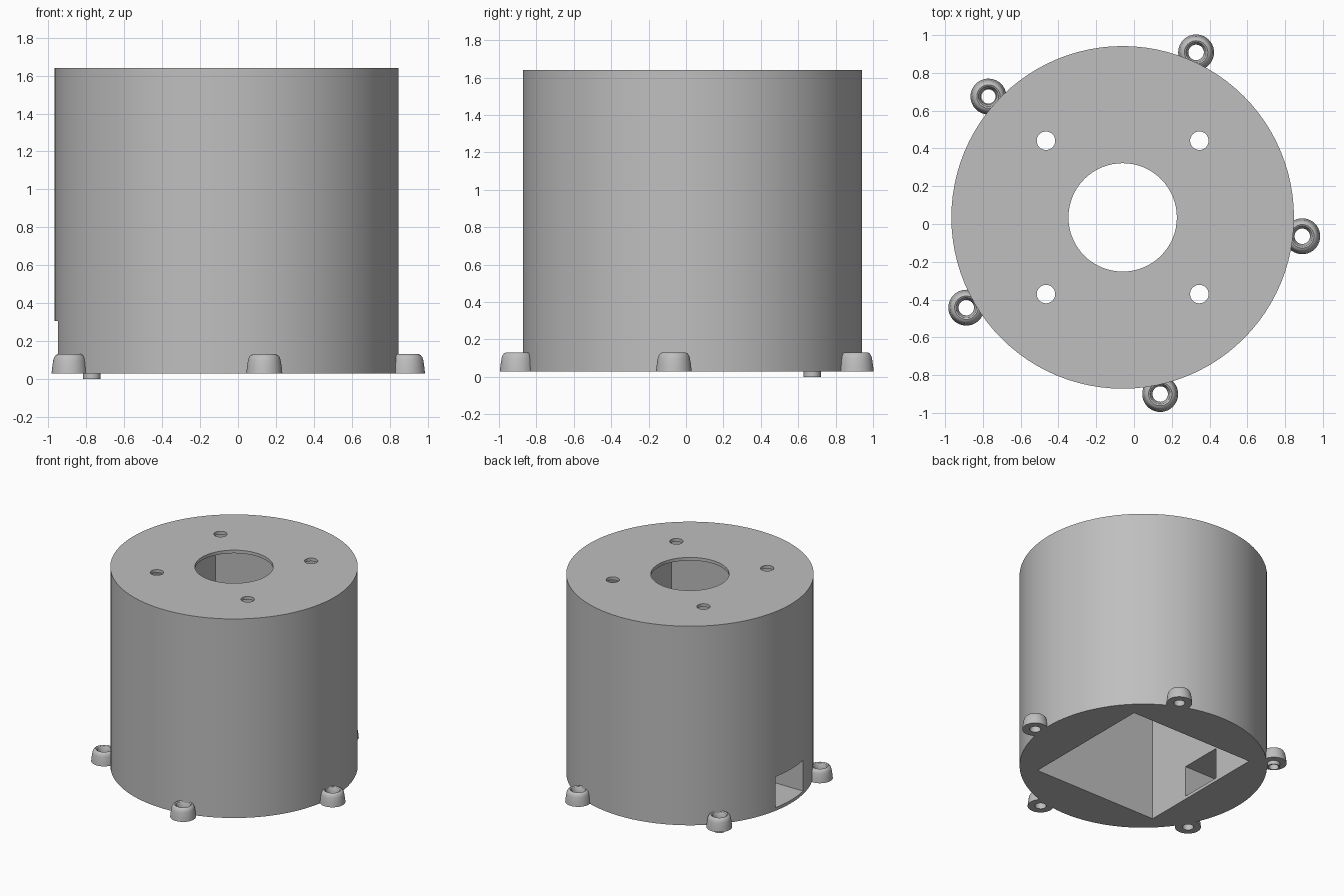
import bpy
from math import cos, sin, radians, tau

if "Cube" in bpy.data.objects:
    bpy.data.objects.remove(bpy.data.objects["Cube"], do_unlink=True)

CX, CY = -0.06, 0.035          # axis of the housing
BASE, TOP, RADIUS = 0.03, 1.64, 0.907
PLATE = 0.025                  # thickness of the top plate

grey = bpy.data.materials.new("plain grey")
grey.use_nodes = True
colour = (0.52, 0.52, 0.52, 1)
grey.diffuse_color = colour
grey.node_tree.nodes["Principled BSDF"].inputs["Base Color"].default_value = colour


def finish(obj, name):
    obj.name = obj.data.name = name
    obj.data.materials.clear()
    obj.data.materials.append(grey)
    bpy.ops.object.select_all(action="DESELECT")
    obj.select_set(True)
    bpy.context.view_layer.objects.active = obj
    bpy.ops.object.shade_smooth_by_angle(angle=radians(30))


def cylinder(x, y, z0, z1, r, sides):
    bpy.ops.mesh.primitive_cylinder_add(vertices=sides, radius=r, depth=z1 - z0,
                                        location=(x, y, (z0 + z1) / 2))
    return bpy.context.object


def box(x0, x1, y0, y1, z0, z1):
    bpy.ops.mesh.primitive_cube_add(size=1, location=((x0 + x1) / 2, (y0 + y1) / 2, (z0 + z1) / 2))
    obj = bpy.context.object
    obj.scale = (x1 - x0, y1 - y0, z1 - z0)
    return obj


def cut(target, cutter):
    cutter.hide_render = True
    mod = target.modifiers.new("cut", "BOOLEAN")
    mod.operation, mod.solver, mod.object = "DIFFERENCE", "EXACT", cutter
    bpy.context.view_layer.objects.active = target
    bpy.ops.object.modifier_apply(modifier=mod.name)
    bpy.data.objects.remove(cutter, do_unlink=True)


def ring(name, x, y, profile, sides=40):
    """Lathe a closed (radius, z) profile around a vertical axis."""
    n = len(profile)
    verts = [(r * cos(tau * i / sides), r * sin(tau * i / sides), z)
             for i in range(sides) for r, z in profile]
    faces = [(i * n + j, (i + 1) % sides * n + j,
              (i + 1) % sides * n + (j + 1) % n, i * n + (j + 1) % n)
             for i in range(sides) for j in range(n)]
    mesh = bpy.data.meshes.new(name)
    mesh.from_pydata(verts, [], faces)
    obj = bpy.data.objects.new(name, mesh)
    obj.location = (x, y, 0)
    bpy.context.collection.objects.link(obj)
    finish(obj, name)


# Round housing with a square cavity open at the bottom
housing = cylinder(CX, CY, BASE, TOP, RADIUS, 96)
half = 0.55
cut(housing, box(CX - half, CX + half, CY - half, CY + half, BASE - 0.2, TOP - PLATE))

# Central opening and four screw holes in the top plate
cut(housing, cylinder(CX, CY, TOP - 0.2, TOP + 0.2, 0.287, 64))
for sx in (-1, 1):
    for sy in (-1, 1):
        cut(housing, cylinder(CX + sx * 0.406, CY + sy * 0.406, TOP - 0.2, TOP + 0.2, 0.049, 32))

# Cable window through the -x wall
cut(housing, box(CX - 1.2, CX - 0.4, CY - 0.175, CY + 0.175, 0.055, 0.305))
finish(housing, "housing")

# Five domed mounting lugs with countersunk holes
lug = [(0.041, BASE), (0.095, BASE), (0.092, 0.06), (0.086, 0.1), (0.081, 0.115),
       (0.073, 0.126), (0.062, 0.131), (0.054, 0.126), (0.047, 0.11), (0.041, 0.085)]
for k in range(5):
    a = radians(66 + 72 * k)
    x, y = CX + 0.956 * cos(a), CY + 0.956 * sin(a)
    ring(f"mounting_lug_{k + 1}", x, y, lug)
    if k == 1:  # short locating tube under one lug
        ring("locating_tube", x, y, [(0.037, 0), (0.046, 0), (0.046, 0.04), (0.037, 0.04)])
